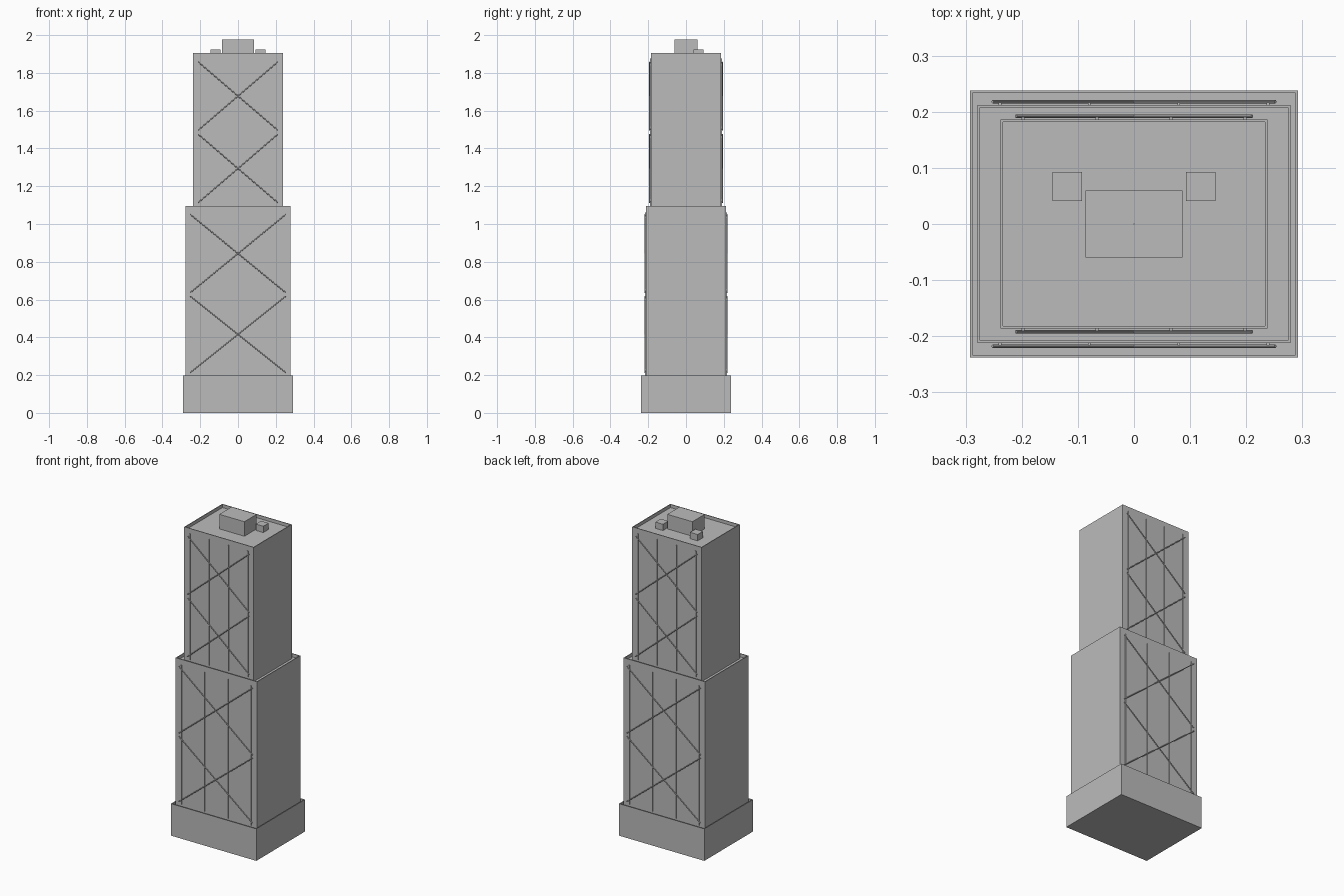
import bpy
import bmesh
from mathutils import Vector

cube = bpy.data.objects.get("Cube")
if cube:
    bpy.data.objects.remove(cube, do_unlink=True)

grey = bpy.data.materials.new("concrete grey")
grey.use_nodes = True
grey.diffuse_color = (0.5, 0.5, 0.5, 1)
grey.node_tree.nodes["Principled BSDF"].inputs["Base Color"].default_value = (0.5, 0.5, 0.5, 1)


def finish(name, bm):
    mesh = bpy.data.meshes.new(name)
    bm.to_mesh(mesh)
    bm.free()
    mesh.materials.append(grey)
    obj = bpy.data.objects.new(name, mesh)
    bpy.context.collection.objects.link(obj)
    return obj


def add_box(bm, low, high):
    low, high = Vector(low), Vector(high)
    verts = bmesh.ops.create_cube(bm, size=1)["verts"]
    bmesh.ops.scale(bm, vec=high - low, verts=verts)
    bmesh.ops.translate(bm, vec=(low + high) / 2, verts=verts)
    return verts


def box(name, low, high):
    bm = bmesh.new()
    add_box(bm, low, high)
    return finish(name, bm)


def walled_block(name, hx, hy, bottom, top):
    """Solid storey block with a thin parapet around a sunken roof."""
    bm = bmesh.new()
    add_box(bm, (-hx, -hy, bottom), (hx, hy, top))
    bm.normal_update()
    roof = max(bm.faces, key=lambda f: f.normal.z)
    bmesh.ops.inset_region(bm, faces=[roof], thickness=RIM)
    # Extrude the roof down so the parapet keeps vertical inner walls
    inner = bmesh.ops.extrude_discrete_faces(bm, faces=[roof])["faces"][0]
    bmesh.ops.translate(bm, vec=(0, 0, -SINK), verts=inner.verts)
    return finish(name, bm)


def add_strut(bm, start, end, radius):
    start, end = Vector(start), Vector(end)
    axis = end - start
    verts = bmesh.ops.create_cone(bm, cap_ends=True, segments=8, radius1=radius,
                                  radius2=radius, depth=axis.length)["verts"]
    turn = Vector((0, 0, 1)).rotation_difference(axis)
    bmesh.ops.rotate(bm, matrix=turn.to_matrix(), verts=verts)
    bmesh.ops.translate(bm, vec=(start + end) / 2, verts=verts)


RIM, SINK = 0.0065, 0.02

# Stepped tower body
walled_block("podium", 0.292, 0.238, 0, 0.198)
walled_block("lower_tower", 0.279, 0.212, 0.198 - SINK, 1.095)
walled_block("upper_tower", 0.238, 0.186, 1.095 - SINK, 1.906)

# Bracing and mullions on the front and back walls
tiers = {
    "lower": dict(wall=0.212, half=0.252, post=0.239, foot=0.198, head=1.06,
                  bays=[(0.214, 0.617), (0.637, 1.05)]),
    "upper": dict(wall=0.186, half=0.2105, post=0.198, foot=1.095, head=1.875,
                  bays=[(1.113, 1.475), (1.497, 1.858)]),
}
for tier, t in tiers.items():
    for side, sign in (("front", -1), ("back", 1)):
        # Crossed diagonal braces
        bm = bmesh.new()
        y = sign * (t["wall"] + 0.006)
        for low, high in t["bays"]:
            for lean in (-1, 1):
                add_strut(bm, (-lean * t["half"], y, low), (lean * t["half"], y, high), 0.003)
        finish(f"{tier}_{side}_braces", bm)

        # Thin vertical mullions
        bm = bmesh.new()
        y = sign * (t["wall"] + 0.002)
        for i in range(4):
            x = t["post"] * (2 * i / 3 - 1)
            add_box(bm, (x - 0.0025, y - 0.0025, t["foot"]), (x + 0.0025, y + 0.0025, t["head"]))
        finish(f"{tier}_{side}_mullions", bm)

# Rooftop plant
ROOF = 1.906 - SINK
box("penthouse", (-0.086, -0.06, ROOF), (0.086, 0.06, 1.976))
for side, x in (("left", 0.119), ("right", -0.119)):
    box(f"{side}_roof_unit", (x - 0.026, 0.041, ROOF), (x + 0.026, 0.093, 1.925))

# Fine mast on the penthouse
bm = bmesh.new()
add_strut(bm, (0, 0, 1.97), (0, 0, 2.0), 0.0012)
finish("mast", bm)
